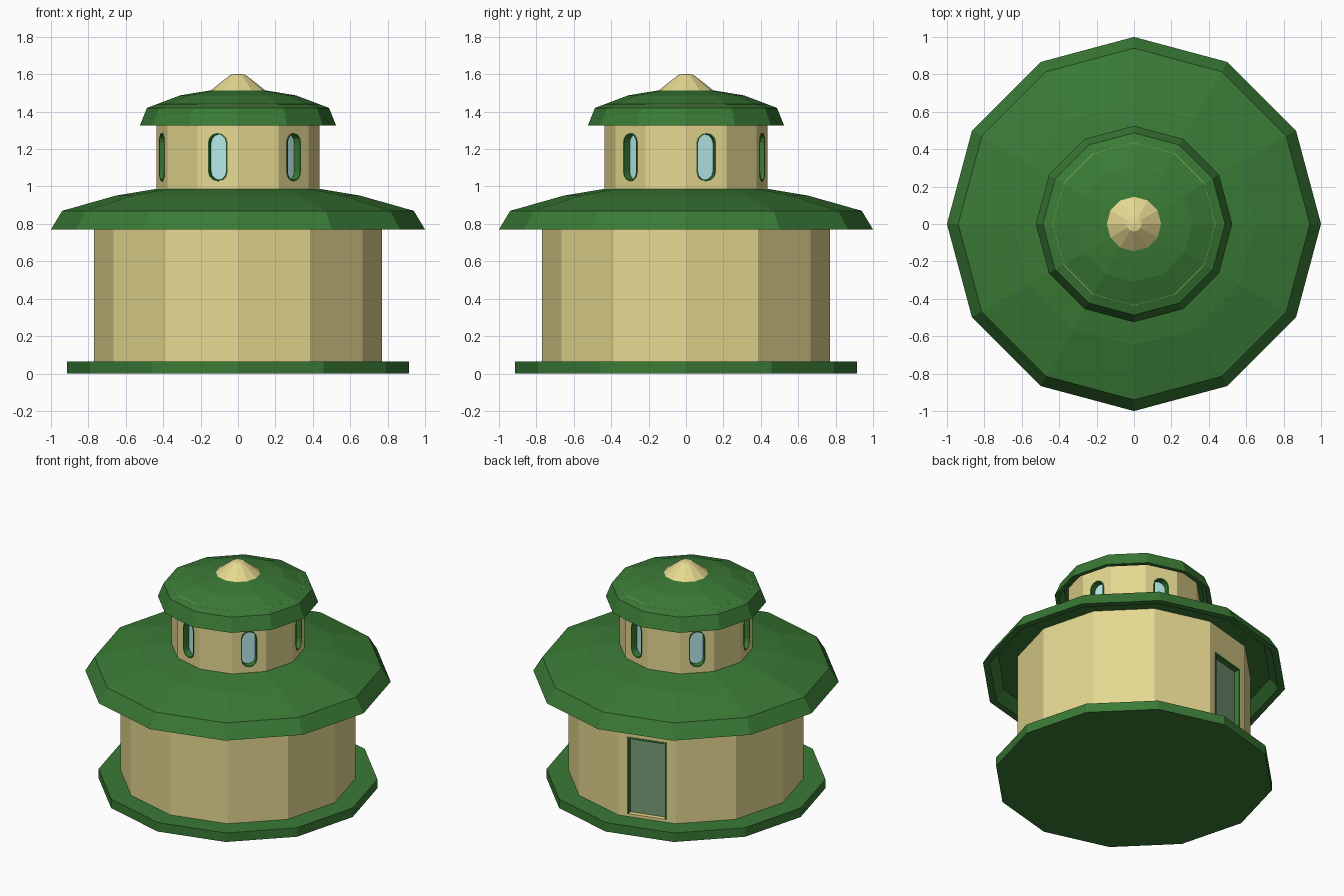
import bpy, bmesh
from math import sin, cos, pi, radians
from mathutils import Vector

if "Cube" in bpy.data.objects:
    bpy.data.objects.remove(bpy.data.objects["Cube"])

SIDES = 12
APOTHEM = cos(pi / SIDES)


def material(name, rgb):
    m = bpy.data.materials.new(name)
    m.diffuse_color = (*rgb, 1)
    m.use_nodes = True
    m.node_tree.nodes["Principled BSDF"].inputs["Base Color"].default_value = m.diffuse_color
    return m


GREEN = material("green", (0.042, 0.195, 0.036))
TAN = material("tan", (0.79, 0.69, 0.28))
GLASS = material("glass", (0.47, 0.82, 0.82))
DOOR = material("door_panel", (0.195, 0.32, 0.185))


def finish(name, bm, mat):
    bmesh.ops.remove_doubles(bm, verts=bm.verts, dist=1e-5)
    me = bpy.data.meshes.new(name)
    bm.to_mesh(me)
    bm.free()
    me.materials.append(mat)
    ob = bpy.data.objects.new(name, me)
    bpy.context.collection.objects.link(ob)
    return ob


def lathe(name, profile, mat):
    """Spin a (radius, z) profile into a twelve-sided solid."""
    bm = bmesh.new()
    rings = [[bm.verts.new((r * cos(2 * pi * i / SIDES), r * sin(2 * pi * i / SIDES), z))
              for i in range(SIDES)] for r, z in profile]
    for a, b in zip(rings, rings[1:]):
        for i in range(SIDES):
            j = (i + 1) % SIDES
            bm.faces.new((a[i], a[j], b[j], b[i]))
    bm.faces.new(rings[0][::-1])
    bm.faces.new(rings[-1])
    bmesh.ops.remove_doubles(bm, verts=bm.verts, dist=1e-5)
    bmesh.ops.recalc_face_normals(bm, faces=bm.faces)
    return finish(name, bm, mat)


def capsule(w, h, zc, n=6):
    """Tall rounded outline with half width w and half height h."""
    top = [(w * cos(pi * i / n), zc + h - w + w * sin(pi * i / n)) for i in range(n + 1)]
    return top + [(-u, 2 * zc - v) for u, v in top]


def ring(bm, outline, az, dist):
    a = radians(az)
    return [bm.verts.new(Vector((cos(a) * dist - sin(a) * u, sin(a) * dist + cos(a) * u, v)))
            for u, v in outline]


def add_prism(bm, outline, az, d0, d1):
    a, b = ring(bm, outline, az, d0), ring(bm, outline, az, d1)
    bm.faces.new(a[::-1])
    bm.faces.new(b)
    for i in range(len(a)):
        j = (i + 1) % len(a)
        bm.faces.new((a[i], a[j], b[j], b[i]))


def add_frame(bm, outer, inner, az, d0, d1, closed=True):
    loops = [ring(bm, o, az, d) for o, d in ((outer, d0), (outer, d1), (inner, d1), (inner, d0))]
    n = len(outer)
    for k in range(4):
        a, b = loops[k], loops[(k + 1) % 4]
        for i in range(n if closed else n - 1):
            j = (i + 1) % n
            bm.faces.new((a[i], a[j], b[j], b[i]))
    if not closed:
        bm.faces.new([l[0] for l in loops][::-1])
        bm.faces.new([l[-1] for l in loops])
    bmesh.ops.recalc_face_normals(bm, faces=bm.faces)


def cut(target, bm):
    cutter = finish("cutter", bm, target.data.materials[0])
    mod = target.modifiers.new("openings", 'BOOLEAN')
    mod.operation, mod.solver, mod.object = 'DIFFERENCE', 'EXACT', cutter
    bpy.context.view_layer.objects.active = target
    bpy.ops.object.modifier_apply(modifier=mod.name)
    bpy.data.objects.remove(cutter)


# Base, walls, hollow-edged roofs and finial
lathe("base", [(0.913, 0), (0.913, 0.065)], GREEN)
walls = lathe("lower_wall", [(0.77, 0.05), (0.77, 0.88)], TAN)
drum = lathe("upper_wall", [(0.435, 0.96), (0.435, 1.44)], TAN)
lathe("lower_roof", [(0.70, 0.84), (0.90, 0.84), (0.955, 0.77), (1.0, 0.77),
                     (0.94, 0.87), (0.65, 0.952), (0.42, 0.99)], GREEN)
lathe("upper_roof", [(0.40, 1.385), (0.465, 1.385), (0.495, 1.325), (0.525, 1.325),
                     (0.487, 1.42), (0.31, 1.487), (0.14, 1.515)], GREEN)
lathe("finial", [(0.157, 1.505), (0.085, 1.562), (0.04, 1.597), (0.0, 1.603)], TAN)

# Six rounded windows on every second drum face
face = 0.435 * APOTHEM
zc, hw, hh = 1.157, 0.054, 0.13
holes, frames, panes = bmesh.new(), bmesh.new(), bmesh.new()
for az in range(15, 375, 60):
    add_prism(holes, capsule(hw - 0.003, hh - 0.003, zc), az, face - 0.055, face + 0.1)
    add_frame(frames, capsule(hw, hh, zc), capsule(hw - 0.007, hh - 0.007, zc),
              az, face - 0.055, face + 0.003)
    panes.faces.new(ring(panes, capsule(hw - 0.005, hh - 0.005, zc), az, face - 0.042))
cut(drum, holes)
finish("window_frames", frames, GREEN)
finish("window_panes", panes, GLASS)

# Door on one back face
face, az = 0.77 * APOTHEM, 105


def door(w, top, bottom=0.085):
    return [(w, bottom), (w, top), (-w, top), (-w, bottom)]


holes, frame, panel = bmesh.new(), bmesh.new(), bmesh.new()
add_prism(holes, door(0.135, 0.634), az, face - 0.055, face + 0.1)
cut(walls, holes)
add_frame(frame, door(0.139, 0.638), door(0.127, 0.626), az, face - 0.055, face + 0.004, closed=False)
panel.faces.new(ring(panel, door(0.13, 0.63), az, face - 0.034))
finish("door_frame", frame, GREEN)
finish("door_panel", panel, DOOR)
